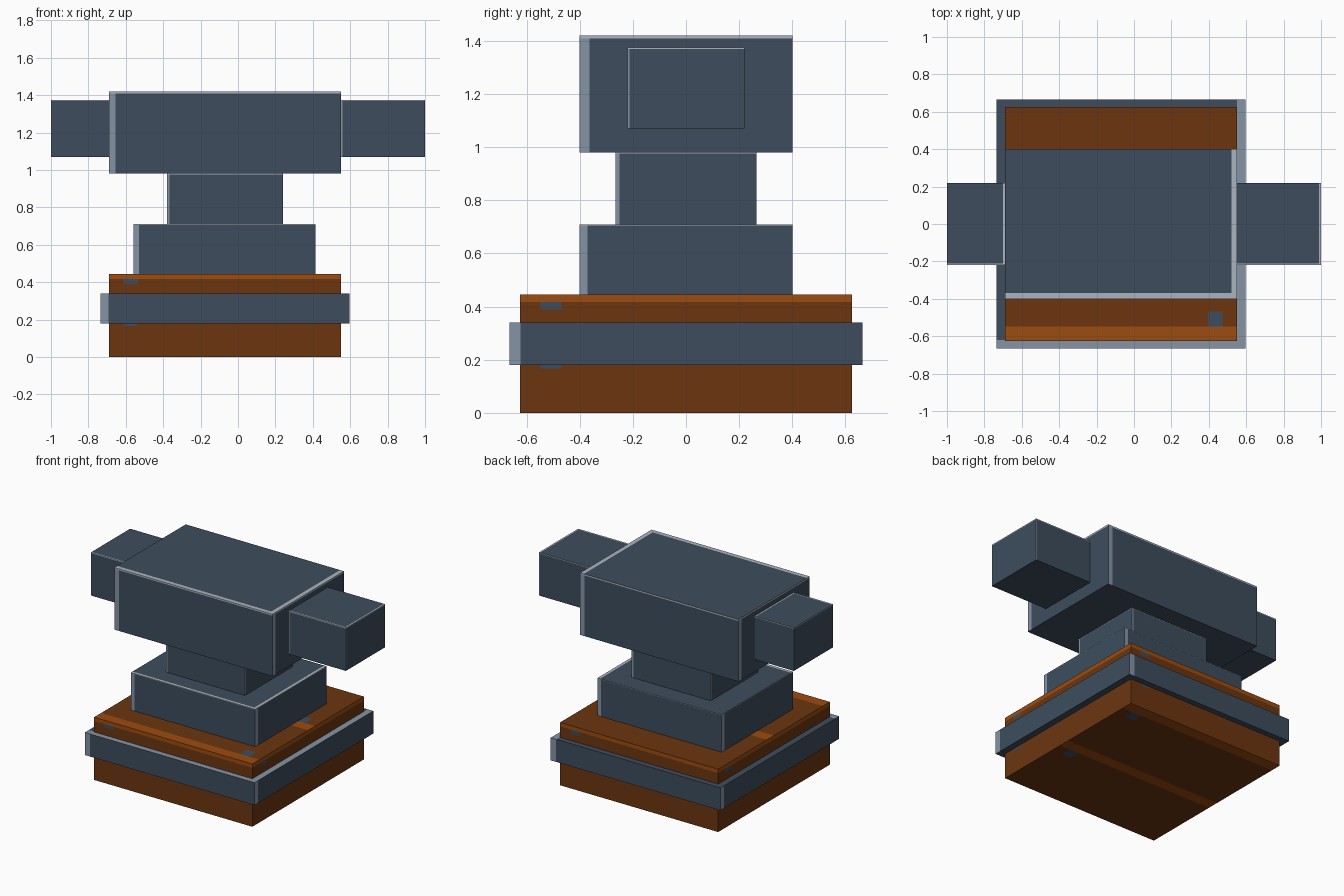
import bpy
import bmesh
from mathutils import Vector

cube = bpy.data.objects.get("Cube")
if cube:
    bpy.data.objects.remove(cube, do_unlink=True)


def material(name, rgb):
    m = bpy.data.materials.new(name)
    m.use_nodes = True
    m.diffuse_color = (*rgb, 1)
    m.node_tree.nodes["Principled BSDF"].inputs["Base Color"].default_value = (*rgb, 1)
    return m


steel = material("dark steel", (0.047, 0.073, 0.108))
worn = material("worn steel edge", (0.24, 0.295, 0.375))
bright = material("bright steel edge", (0.40, 0.46, 0.52))
wood = material("brown wood", (0.150, 0.036, 0.005))
light_wood = material("light wood", (0.33, 0.072, 0.005))


def box(name, lo, hi, mats, cuts, rule):
    """Box cut along planes; rule(centre, normal) gives each face its material."""
    lo, hi = Vector(lo), Vector(hi)
    bm = bmesh.new()
    bmesh.ops.create_cube(bm, size=1)
    for v in bm.verts:
        v.co = [(lo[i] + hi[i]) / 2 + v.co[i] * (hi[i] - lo[i]) for i in range(3)]
    for axis, values in enumerate(cuts):
        normal = Vector([float(i == axis) for i in range(3)])
        for value in values:
            bmesh.ops.bisect_plane(bm, geom=bm.verts[:] + bm.edges[:] + bm.faces[:],
                                   plane_co=normal * value, plane_no=normal, dist=1e-5)
    bm.normal_update()
    for f in bm.faces:
        f.material_index = rule(f.calc_center_median(), f.normal)
    mesh = bpy.data.meshes.new(name)
    bm.to_mesh(mesh)
    bm.free()
    for m in mats:
        mesh.materials.append(m)
    obj = bpy.data.objects.new(name, mesh)
    bpy.context.collection.objects.link(obj)
    return obj


def left_distance(c, n, lo, hi):
    """Distance from a wall's left edge, as seen from outside."""
    if n.y < -0.5:
        return c.x - lo[0]
    if n.y > 0.5:
        return hi[0] - c.x
    return c.y - lo[1] if n.x > 0.5 else hi[1] - c.y


def steel_box(name, lo, hi, side, rim, top, top_index=2):
    """Steel block with worn left edges, a rim line and two worn top edges."""
    cuts = [[], [], [hi[2] - rim] if rim else []]
    for i in (0, 1):
        for w in {side, top} - {0}:
            cuts[i] += [lo[i] + w, hi[i] - w]

    def rule(c, n):
        if n.z < -0.5:
            return 0
        if n.z > 0.5:
            return top_index if c.x > hi[0] - top or c.y < lo[1] + top else 0
        if c.z > hi[2] - rim:
            return 2
        return 1 if left_distance(c, n, lo, hi) < side else 0

    return box(name, lo, hi, [steel, worn, bright], cuts, rule)


# Wooden block: pale plank lines and dark nails on a 16-cell grid
w_lo, w_hi = (-0.69, -0.625, 0.0), (0.55, 0.625, 0.445)
w_size = [b - a for a, b in zip(w_lo, w_hi)]
w_cuts = [[w_lo[i] + w_size[i] * k / 16 for k in (1, 2, 6, 7, 8, 9, 10, 14, 15)]
          for i in range(3)]


def wood_rule(c, n):
    if abs(n.z) > 0.5:
        col = (w_hi[0] - c.x) / w_size[0]
        row = (c.y - w_lo[1] if n.z > 0 else w_hi[1] - c.y) / w_size[1]
    else:
        col = left_distance(c, n, w_lo, w_hi) / w_size[0 if abs(n.y) > 0.5 else 1]
        row = (w_hi[2] - c.z) / w_size[2]
    col, row = int(col * 16), int(row * 16)
    if row in (0, 8):
        return 1
    return 2 if row in (1, 9) and col == 1 else 0


box("wooden_block", w_lo, w_hi, [wood, light_wood, steel], w_cuts, wood_rule)

# Steel band round the block
steel_box("steel_band", (-0.735, -0.665, 0.18), (0.595, 0.665, 0.34), 0.042, 0, 0.045, 1)

# Anvil: foot, waist and body
steel_box("anvil_foot", (-0.56, -0.4, 0.445), (0.415, 0.4, 0.71), 0.03, 0.004, 0.02)
steel_box("anvil_waist", (-0.38, -0.265, 0.71), (0.24, 0.265, 0.98), 0.014, 0.004, 0)
steel_box("anvil_body", (-0.69, -0.4, 0.98), (0.55, 0.4, 1.42), 0.036, 0.01, 0.03)

# Square horns at both ends
steel_box("left_horn", (0.55, -0.22, 1.07), (1.0, 0.22, 1.375), 0.008, 0.006, 0.01)
steel_box("right_horn", (-1.0, -0.22, 1.07), (-0.69, 0.22, 1.375), 0.004, 0.006, 0.01)
